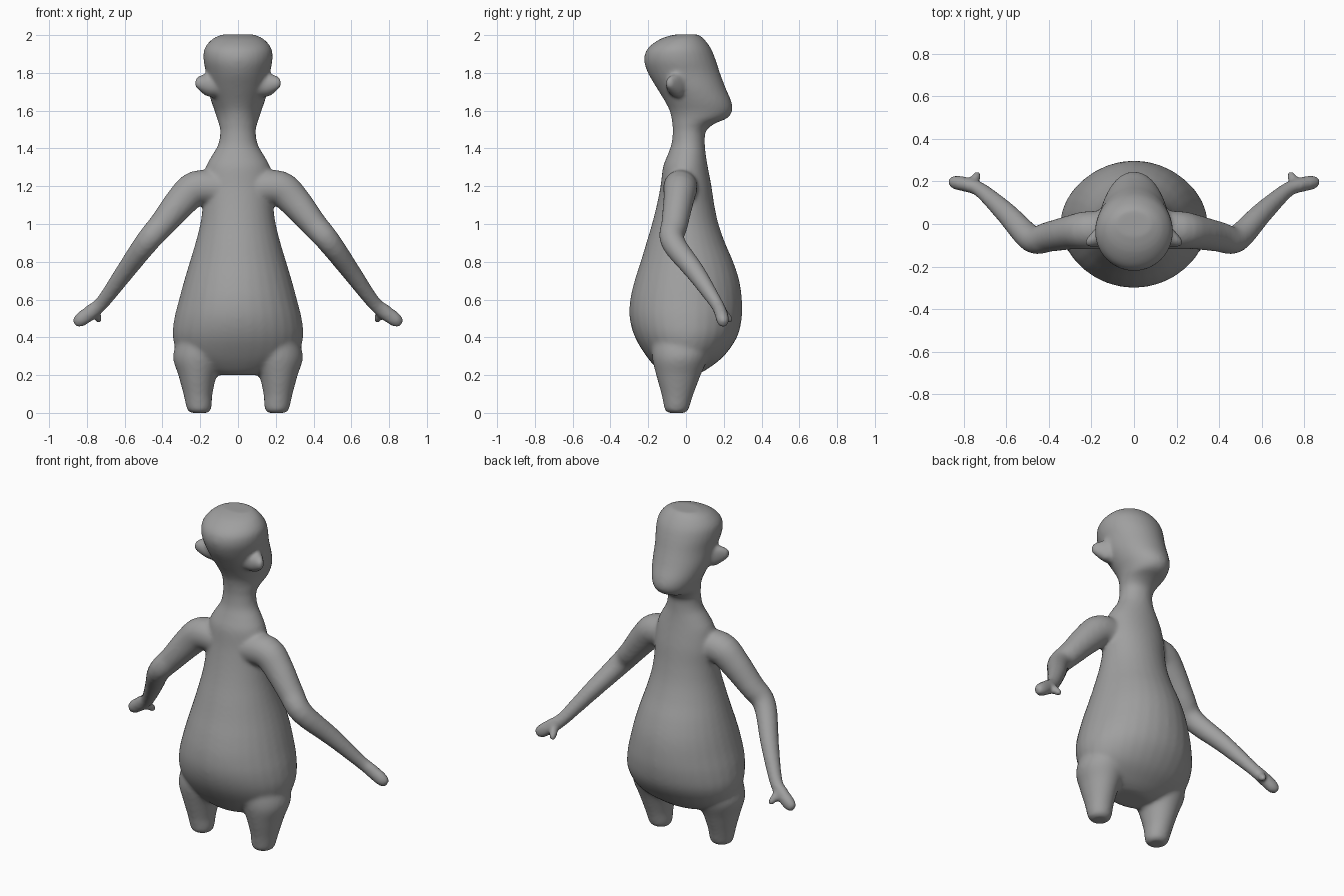
import bpy
import bmesh
import math
from mathutils import Vector

if "Cube" in bpy.data.objects:
    bpy.data.objects.remove(bpy.data.objects["Cube"], do_unlink=True)

SIDES = 32
STEPS = 4


def smooth_rows(rows):
    """Interpolate rows of numbers with a Catmull-Rom spline."""
    out = []
    last = len(rows) - 1
    for i in range(last):
        p0, p1 = rows[max(i - 1, 0)], rows[i]
        p2, p3 = rows[i + 1], rows[min(i + 2, last)]
        for s in range(STEPS):
            t = s / STEPS
            out.append([
                b + t * ((c - a) + t * ((2 * a - 5 * b + 4 * c - d)
                                        + t * (3 * b - a - 3 * c + d))) / 2
                for a, b, c, d in zip(p0, p1, p2, p3)])
    out.append(list(rows[-1]))
    return out


def loft(bm, rows, axis=None, side=1, hollow=0.0):
    """Skin elliptical rings (x, y, z, width, depth); a fixed axis keeps them parallel."""
    rows = smooth_rows(rows)
    centres = [Vector(r[:3]) for r in rows]
    rings = []
    for i, row in enumerate(rows):
        if axis == "Z":
            u, v = Vector((1, 0, 0)), Vector((0, 1, 0))
        elif axis == "X":
            u, v = Vector((0, 1, 0)), Vector((0, 0, 1))
        else:
            t = centres[min(i + 1, len(rows) - 1)] - centres[max(i - 1, 0)]
            u = t.cross(Vector((0, 1, 0))).normalized()
            v = t.cross(u).normalized()
        ring = []
        for k in range(SIDES):
            angle = math.tau * k / SIDES
            c, s = math.cos(angle), math.sin(angle)
            if c > 0:
                c *= 1 - hollow
            p = centres[i] + u * c * max(row[3], 0.002) + v * s * max(row[4], 0.002)
            p.x *= side
            ring.append(bm.verts.new(p))
        rings.append(ring)
    for low, high in zip(rings, rings[1:]):
        for k in range(SIDES):
            n = (k + 1) % SIDES
            bm.faces.new((low[k], low[n], high[n], high[k]))
    bm.faces.new(rings[0][::-1])
    bm.faces.new(rings[-1])


# Torso, neck and head: height, back edge, face-side edge, half width
trunk = [
    (.2, -.11, .05, .12), (.23, -.15, .11, .21), (.3, -.21, .2, .31),
    (.4, -.27, .27, .345), (.5, -.298, .295, .337), (.6, -.295, .296, .312),
    (.7, -.272, .282, .285), (.8, -.24, .25, .255), (.9, -.21, .207, .225),
    (1, -.18, .172, .2), (1.1, -.155, .15, .187), (1.2, -.135, .135, .185),
    (1.3, -.122, .116, .17), (1.36, -.1, .106, .14), (1.42, -.078, .1, .105),
    (1.49, -.07, .105, .094), (1.53, -.073, .15, .102), (1.56, -.077, .218, .112),
    (1.6, -.087, .246, .124), (1.65, -.112, .24, .142), (1.72, -.155, .21, .16),
    (1.8, -.202, .18, .17), (1.87, -.222, .157, .183), (1.93, -.203, .132, .177),
    (1.98, -.135, .095, .135), (2.003, -.06, .065, .085),
]
# Stubby leg: centre, then radii
leg = [
    (.205, -.05, 0, .045, .045), (.206, -.05, .015, .062, .062),
    (.208, -.048, .05, .07, .072), (.212, -.045, .1, .077, .085),
    (.214, -.04, .2, .102, .118), (.207, -.03, .3, .137, .15),
    (.18, -.02, .42, .13, .16),
]
# Arm from inside the chest to the mitten tip
arm = [
    (.1, -.03, 1.19, .09, .09), (.22, -.03, 1.19, .092, .09),
    (.3, -.04, 1.12, .085, .08), (.4, -.06, 1, .07, .071),
    (.482, -.07, .905, .063, .064), (.6, .05, .745, .05, .052),
    (.715, .155, .588, .038, .036), (.77, .18, .54, .04, .034),
    (.835, .195, .492, .038, .034), (.867, .198, .472, .022, .02),
]
thumb = [
    (.765, .175, .555, .022, .024), (.75, .2, .525, .022, .025),
    (.74, .225, .5, .021, .023), (.736, .237, .478, .014, .015),
]
ear = [
    (.11, -.045, 1.73, .06, .058), (.16, -.042, 1.735, .064, .062),
    (.19, -.058, 1.742, .05, .05), (.217, -.078, 1.746, .03, .032),
    (.23, -.086, 1.747, .014, .015),
]

bm = bmesh.new()
loft(bm, [(0, (back + face) / 2, z, width, (face - back) / 2)
          for z, back, face, width in trunk], axis="Z")
for side in (-1, 1):
    loft(bm, leg, axis="Z", side=side)
    loft(bm, arm, side=side)
    loft(bm, thumb, side=side)
    loft(bm, ear, axis="X", side=side, hollow=0.45)
bmesh.ops.recalc_face_normals(bm, faces=bm.faces)
mesh = bpy.data.meshes.new("creature_body")
bm.to_mesh(mesh)
bm.free()
body = bpy.data.objects.new("creature_body", mesh)
bpy.context.collection.objects.link(body)

# Plain clay colour
grey = bpy.data.materials.new("clay_grey")
grey.use_nodes = True
colour = (0.35, 0.35, 0.35, 1)
grey.diffuse_color = colour
grey.node_tree.nodes["Principled BSDF"].inputs["Base Color"].default_value = colour
mesh.materials.append(grey)

# Fuse the parts into one skin and soften the joins
fuse = body.modifiers.new("fuse", "REMESH")
fuse.mode = "VOXEL"
fuse.voxel_size = 0.011
fuse.use_smooth_shade = True
soften = body.modifiers.new("soften", "SMOOTH")
soften.factor = 0.5
soften.iterations = 10
